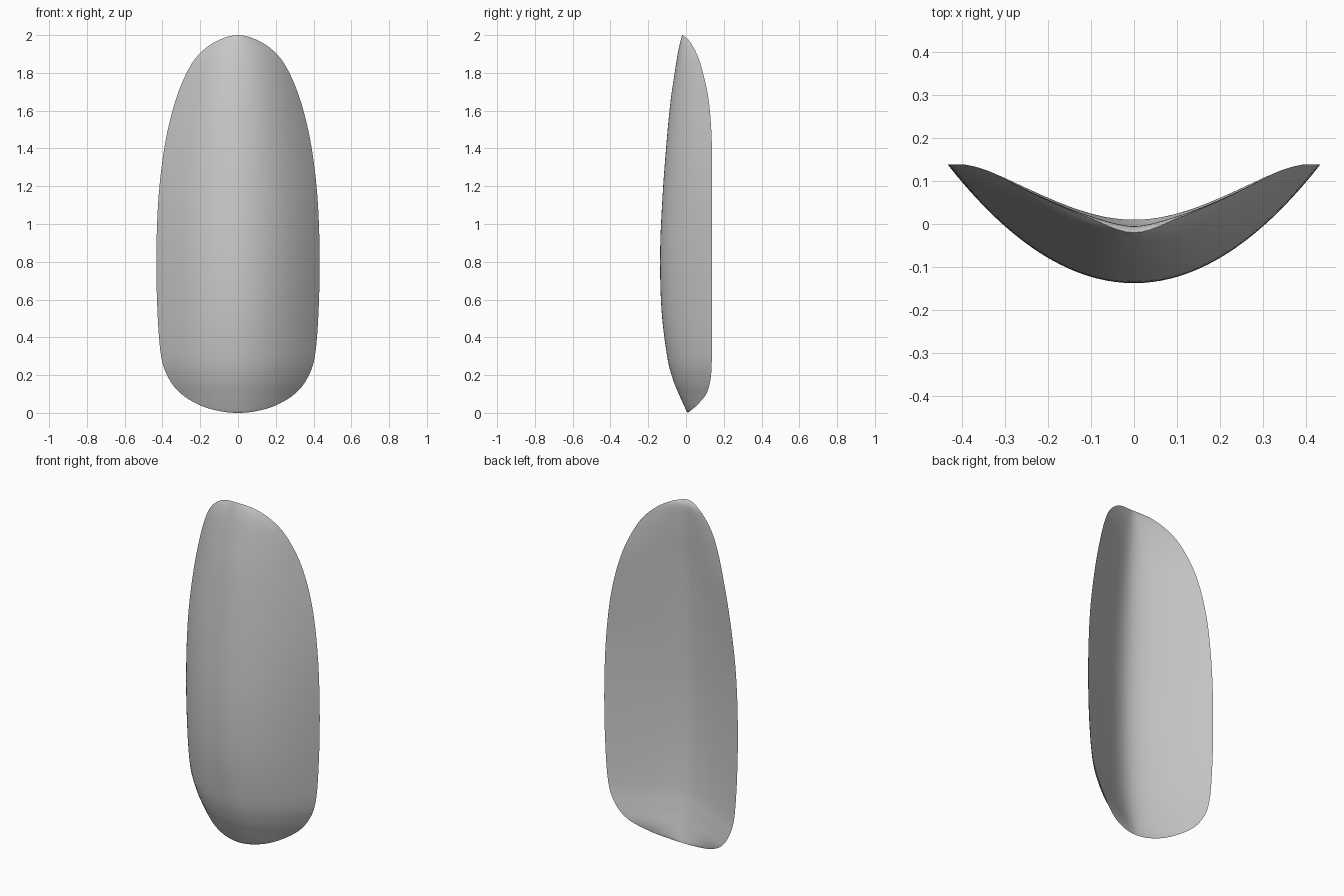
import bpy
import bmesh
from math import sqrt, radians

cube = bpy.data.objects.get("Cube")
if cube:
    bpy.data.objects.remove(cube, do_unlink=True)

# Cross-sections from foot to tip:
# height, half width, rim depth, front centre depth, back centre depth
SECTIONS = [
    (0, 0, .01, .01, .01),
    (.01, .1, .022, .003, .008),
    (.04, .2, .057, -.011, .002),
    (.1, .3, .107, -.038, -.01),
    (.18, .365, .13, -.07, -.025),
    (.3, .407, .137, -.1, -.042),
    (.55, .427, .138, -.13, -.058),
    (.85, .432, .138, -.137, -.062),
    (1.15, .42, .138, -.124, -.053),
    (1.42, .387, .137, -.104, -.04),
    (1.64, .335, .122, -.083, -.026),
    (1.8, .272, .09, -.06, -.013),
    (1.9, .205, .057, -.044, -.007),
    (1.97, .11, .017, -.029, -.006),
    (2, 0, -.02, -.02, -.02),
]
STEPS = 6
COLUMNS = 40
SOFTNESS = .25


def mirrored(section):
    """Reflect a section across the centre line, so the ends come out round."""
    return (section[0], -section[1]) + tuple(section[2:])


def blend(p, a, b, q, s):
    """Smooth curve from a to b, with neighbours p and q."""
    return .5 * (2 * a + (b - p) * s + (2 * p - 5 * a + 4 * b - q) * s ** 2
                 + (3 * a - p - 3 * b + q) * s ** 3)


def smooth_sections():
    keys = [mirrored(SECTIONS[1])] + SECTIONS + [mirrored(SECTIONS[-2])]
    rows = []
    for group in zip(keys, keys[1:], keys[2:], keys[3:]):
        for step in range(STEPS):
            rows.append([blend(*values, step / STEPS) for values in zip(*group)])
    rows.append(list(SECTIONS[-1]))
    return rows


def bowl(t):
    """Rounded front section."""
    return t * t


def valley(t):
    """Hollow back section with straight flanks and a soft crease."""
    return (sqrt(t * t + SOFTNESS ** 2) - SOFTNESS) / (sqrt(1 + SOFTNESS ** 2) - SOFTNESS)


def add_sheet(bm, rows, centre, section, flip):
    grid = []
    for row in rows:
        z, width, rim = row[:3]
        line = []
        for i in range(COLUMNS + 1):
            t = 2 * i / COLUMNS - 1
            y = row[centre] + (rim - row[centre]) * section(t)
            line.append(bm.verts.new((t * width, y, z)))
        grid.append(line)
    for low, high in zip(grid, grid[1:]):
        for i in range(COLUMNS):
            corners = [low[i], low[i + 1], high[i + 1], high[i]]
            bm.faces.new(corners[::-1] if flip else corners)


# Shield body: front and back sheets joined at the rim
bm = bmesh.new()
rows = smooth_sections()
add_sheet(bm, rows, 3, bowl, False)
add_sheet(bm, rows, 4, valley, True)
bmesh.ops.remove_doubles(bm, verts=bm.verts, dist=.0001)
bmesh.ops.recalc_face_normals(bm, faces=bm.faces)
mesh = bpy.data.meshes.new("shield_body")
bm.to_mesh(mesh)
bm.free()
shield = bpy.data.objects.new("shield_body", mesh)
bpy.context.collection.objects.link(shield)

# Plain grey surface
grey = bpy.data.materials.new("plain_grey")
grey.use_nodes = True
colour = (.6, .6, .6, 1)
grey.diffuse_color = colour
grey.node_tree.nodes["Principled BSDF"].inputs["Base Color"].default_value = colour
mesh.materials.append(grey)

# Smooth surfaces with a crisp rim
bpy.ops.object.select_all(action="DESELECT")
shield.select_set(True)
bpy.context.view_layer.objects.active = shield
bpy.ops.object.shade_smooth_by_angle(angle=radians(40))
